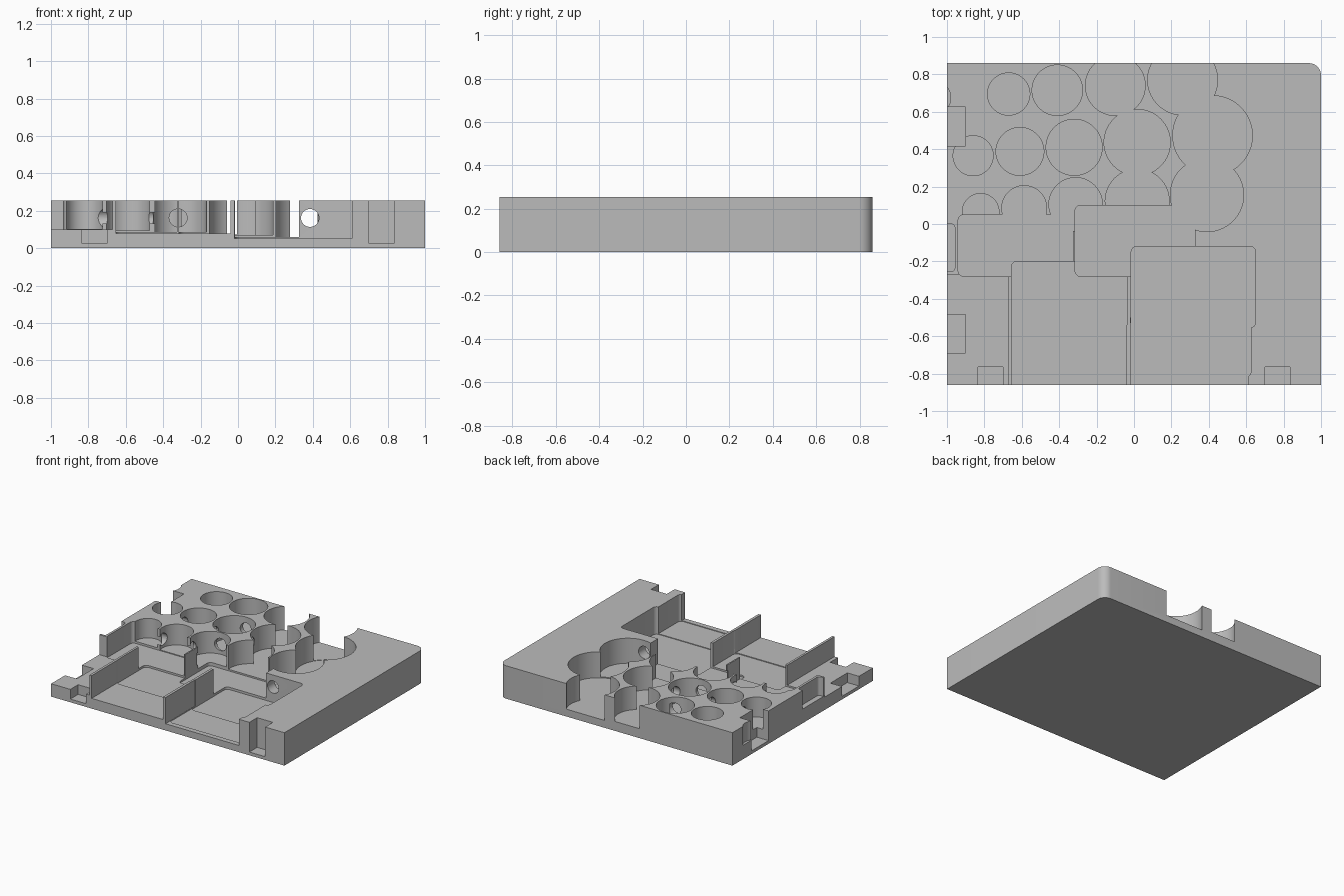
import bpy, bmesh, math
from mathutils import Matrix

if "Cube" in bpy.data.objects:
    bpy.data.objects.remove(bpy.data.objects["Cube"], do_unlink=True)

HEIGHT = 0.255
TOP = 0.35
grey = bpy.data.materials.new("light_grey")
grey.use_nodes = True
grey.diffuse_color = (0.5, 0.5, 0.5, 1)
grey.node_tree.nodes["Principled BSDF"].inputs["Base Color"].default_value = grey.diffuse_color


def finish(bm, name):
    mesh = bpy.data.meshes.new(name)
    bm.to_mesh(mesh)
    bm.free()
    mesh.materials.append(grey)
    ob = bpy.data.objects.new(name, mesh)
    bpy.context.collection.objects.link(ob)
    return ob


def box(name, x0, x1, y0, y1, z0, z1=TOP, radius=0, corner=lambda v: True):
    """Box with optionally rounded upright edges."""
    bm = bmesh.new()
    bmesh.ops.create_cube(bm, size=1)
    for v in bm.verts:
        v.co = ((x0, x1)[v.co.x > 0], (y0, y1)[v.co.y > 0], (z0, z1)[v.co.z > 0])
    if radius:
        edges = [e for e in bm.edges
                 if abs(e.verts[0].co.z - e.verts[1].co.z) > 0.01 and corner(e.verts[0].co)]
        bmesh.ops.bevel(bm, geom=edges, offset=radius, segments=8, profile=0.5, affect='EDGES')
    return finish(bm, name)


def cylinder(name, centre, radius, length, axis='Z', sides=64):
    bm = bmesh.new()
    turn = {'X': Matrix.Rotation(math.pi / 2, 4, 'Y'),
            'Y': Matrix.Rotation(math.pi / 2, 4, 'X'), 'Z': Matrix()}[axis]
    bmesh.ops.create_cone(bm, cap_ends=True, segments=sides, radius1=radius, radius2=radius,
                          depth=length, matrix=Matrix.Translation(centre) @ turn)
    return finish(bm, name)


# Solid tray block with one rounded back corner
tray = box("tray", -1, 1, -0.86, 0.86, 0, HEIGHT, 0.065, lambda c: c.x > 0 and c.y > 0)
cutters = []

# Round wells: x, y, radius, floor
wells = [
    (-0.67, 0.695, 0.113, 0.092), (-0.41, 0.715, 0.135, 0.083),
    (-0.10, 0.74, 0.16, 0.073), (0.26, 0.77, 0.187, 0.057),
    (-0.86, 0.365, 0.107, 0.1), (-0.61, 0.388, 0.128, 0.09),
    (-0.32, 0.41, 0.15, 0.08), (0.017, 0.436, 0.177, 0.07),
    (0.42, 0.473, 0.213, 0.054), (-0.82, 0.065, 0.098, 0.104),
    (-0.587, 0.085, 0.12, 0.094), (-0.312, 0.105, 0.143, 0.086),
    (0.017, 0.123, 0.171, 0.072), (0.39, 0.155, 0.196, 0.061),
    (-1.07, 0.675, 0.09, 0.108),
]
for x, y, r, floor in wells:
    cutters.append(cylinder("well_cutter", (x, y, (floor + TOP) / 2), r, TOP - floor))

# Rectangular card pockets: x range, y range, floor, corner radius
pockets = [
    (-0.94, -0.325, -0.28, 0.05, 0.088, 0.03),
    (-0.655, -0.035, -0.555, -0.2, 0.073, 0.03),
    (-0.315, 0.325, -0.28, 0.1, 0.06, 0.03),
    (-0.015, 0.65, -0.555, -0.12, 0.042, 0.03),
    (-0.017, 0.625, -0.82, -0.5, 0.047, 0.03),
    (-1.1, -0.958, -0.255, 0, 0.11, 0.02),
]
# Open bays running out through the front edge
pockets += [
    (-1.1, -0.672, -0.95, -0.27, 0.1, 0),
    (-0.653, -0.04, -0.95, -0.5, 0.079, 0),
    (-0.019, 0.61, -0.95, -0.5, 0.052, 0),
]
# Deep joining notches on the front and side edges
pockets += [(x, x + 0.135, -0.95, -0.765, 0.025, 0) for x in (-0.835, 0.7)]
pockets += [(-1.1, -0.9, y, y + 0.207, 0.025, 0) for y in (-0.69, 0.418)]
for x0, x1, y0, y1, floor, r in pockets:
    cutters.append(box("pocket_cutter", x0, x1, y0, y1, floor, radius=r))

# Finger holes through the walls between wells
for x, y0, y1 in ((-0.32, -0.05, 0.63), (0.385, -0.2, 0.3)):
    cutters.append(cylinder("hole_cutter", (x, (y0 + y1) / 2, 0.162), 0.048, y1 - y0, 'Y', 32))
for y, x0, x1 in ((0.385, -0.86, 0), (0.085, -0.81, -0.33)):
    cutters.append(cylinder("hole_cutter", ((x0 + x1) / 2, y, 0.162), 0.046, x1 - x0, 'X', 32))

# Carve every cutter out of the tray, then bake the result
for c in cutters:
    c.hide_render = True
    mod = tray.modifiers.new("carve", 'BOOLEAN')
    mod.operation = 'DIFFERENCE'
    mod.solver = 'EXACT'
    mod.object = c
depsgraph = bpy.context.evaluated_depsgraph_get()
baked = bpy.data.meshes.new_from_object(tray.evaluated_get(depsgraph))
tray.modifiers.clear()
tray.data = baked
for c in cutters:
    bpy.data.objects.remove(c, do_unlink=True)
baked.materials.clear()
baked.materials.append(grey)
for p in baked.polygons:
    p.material_index = 0

bpy.ops.object.select_all(action='DESELECT')
tray.select_set(True)
bpy.context.view_layer.objects.active = tray
bpy.ops.object.shade_smooth_by_angle(angle=math.radians(30))
